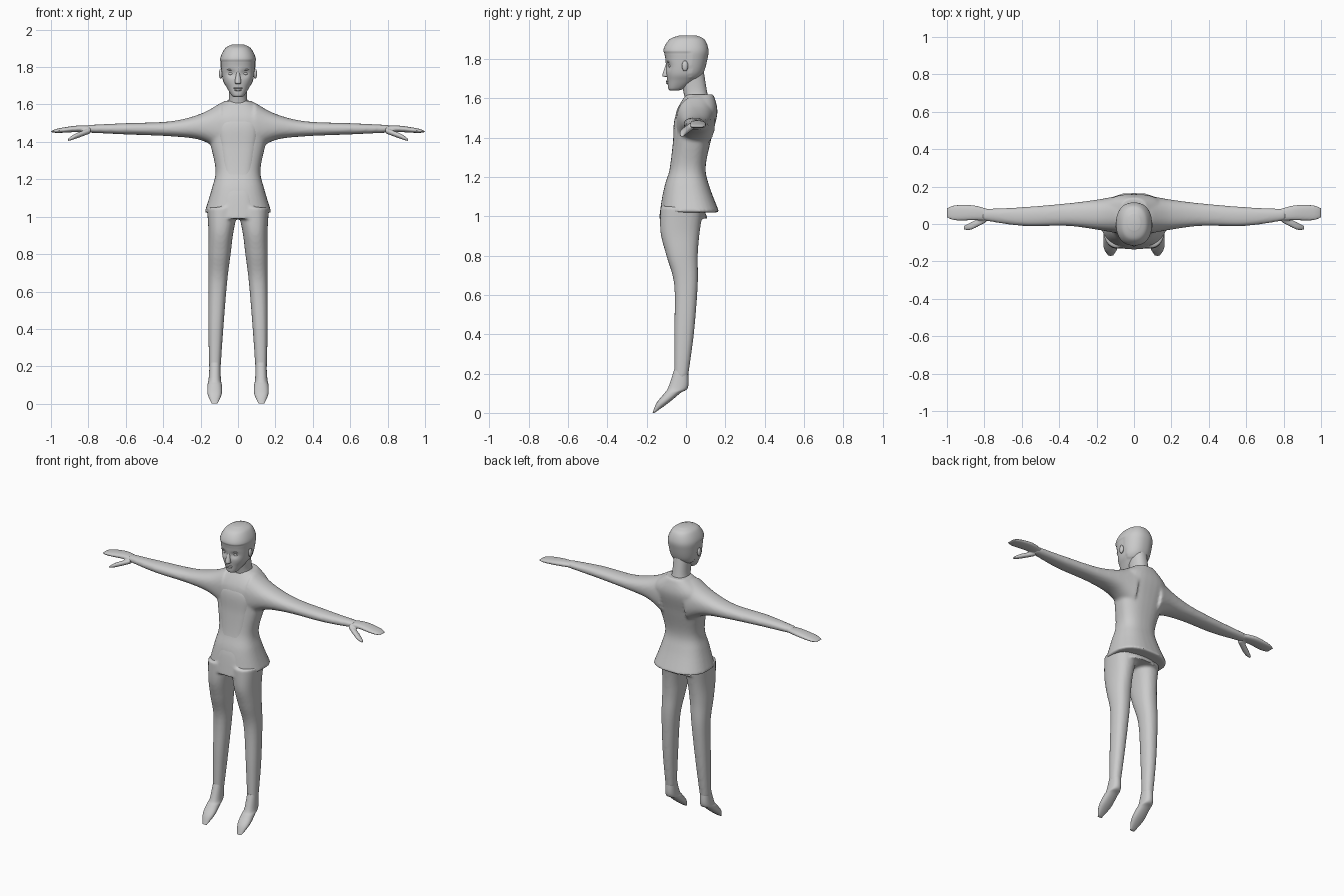
import bpy, bmesh, math
from mathutils import Vector

cube = bpy.data.objects.get("Cube")
if cube:
    bpy.data.objects.remove(cube)

GREY = (0.6, 0.6, 0.6, 1)
SIDES = {"left": 1, "right": -1}

grey = bpy.data.materials.new("plain grey")
grey.use_nodes = True
grey.diffuse_color = GREY
grey.node_tree.nodes["Principled BSDF"].inputs["Base Color"].default_value = GREY


def spline(before, start, end, after, t):
    """Smooth in-between of two rings, given their neighbours."""
    result = []
    for a, b, c, d in zip(before, start, end, after):
        bend = 2 * a - 5 * b + 4 * c - d
        twist = 3 * (b - c) + d - a
        result.append(b + t / 2 * (c - a + t * (bend + t * twist)))
    return result


def signed_power(value, exponent):
    return math.copysign(abs(value) ** exponent, value)


def upright(rings, centre=lambda z: 0):
    """Turn (height, half width, front, back) into rings for a vertical loft."""
    return [(z, centre(z), (front + back) / 2, half, (back - front) / 2)
            for z, half, front, back in rings]


def leg_centre(z):
    """The legs lean outwards towards the feet."""
    return 0.125 - 0.04 * z * z


def loft(bm, rings, axis="z", power=2.3, side=1, steps=6, segments=32):
    """Skin through rings of (position, two centres, two half sizes), with caps."""
    padded = [rings[0], *rings, rings[-1]]
    dense = []
    for group in zip(padded, padded[1:], padded[2:], padded[3:]):
        dense += [spline(*group, step / steps) for step in range(steps)]
    dense.append(rings[-1])

    loops = []
    for position, centre_a, centre_b, half_a, half_b in dense:
        loop = []
        for s in range(segments):
            angle = math.tau * s / segments
            a = centre_a + half_a * signed_power(math.cos(angle), 2 / power)
            b = centre_b + half_b * signed_power(math.sin(angle), 2 / power)
            x, y, z = (a, b, position) if axis == "z" else (position, a, b)
            loop.append(bm.verts.new((x * side, y, z)))
        loops.append(loop)

    for low, high in zip(loops, loops[1:]):
        for s in range(segments):
            t = (s + 1) % segments
            bm.faces.new((low[s], low[t], high[t], high[s]))
    bm.faces.new(loops[0])
    bm.faces.new(loops[-1])


def finish(name, bm, fuse=0):
    """Turn a bmesh into a smooth object; fuse blends overlapping solids."""
    bmesh.ops.recalc_face_normals(bm, faces=bm.faces)
    mesh = bpy.data.meshes.new(name)
    bm.to_mesh(mesh)
    bm.free()
    mesh.materials.append(grey)
    obj = bpy.data.objects.new(name, mesh)
    bpy.context.collection.objects.link(obj)
    if fuse:
        remesh = obj.modifiers.new("fuse", "REMESH")
        remesh.mode = "VOXEL"
        remesh.voxel_size = fuse
        remesh.use_smooth_shade = True
        soften = obj.modifiers.new("soften", "SMOOTH")
        soften.iterations = 4
    else:
        bpy.ops.object.select_all(action="DESELECT")
        obj.select_set(True)
        bpy.context.view_layer.objects.active = obj
        bpy.ops.object.shade_smooth_by_angle(angle=math.radians(50))


def blob(name, centre, size):
    """Small ellipsoid."""
    bm = bmesh.new()
    bmesh.ops.create_uvsphere(bm, u_segments=16, v_segments=10, radius=1)
    bmesh.ops.scale(bm, vec=size, verts=bm.verts)
    bmesh.ops.translate(bm, vec=centre, verts=bm.verts)
    finish(name, bm)


# Jacket: torso with a flared hem, fused with both sleeves
torso = [(1.02, .18, -.13, .17), (1.15, .14, -.11, .12), (1.25, .12, -.08, .1),
         (1.4, .15, -.06, .13), (1.53, .17, -.05, .16), (1.62, .07, 0, .14)]
sleeve = [(.09, .05, 1.48, .1, .13), (.2, .05, 1.48, .08, .07),
          (.36, .05, 1.47, .06, .04), (.6, .04, 1.47, .05, .03),
          (.81, .05, 1.47, .03, .02)]
bm = bmesh.new()
loft(bm, upright(torso), power=2.5)
for side in SIDES.values():
    loft(bm, sleeve, "x", side=side)
finish("jacket", bm, fuse=0.009)

# Shirt front just proud of the jacket, fused with the trouser legs
shirt = [(z - .03, half * .7, front - .007, back - .06)
         for z, half, front, back in torso]
leg = [(.18, .03, -.06, .01), (.4, .04, -.06, .04), (.65, .05, -.06, .06),
       (.8, .06, -.1, .06), (.92, .067, -.13, .07), (1.05, .085, -.13, .09)]
bm = bmesh.new()
loft(bm, upright(shirt), power=3)
for side in SIDES.values():
    loft(bm, upright(leg, leg_centre), side=side)
finish("shirt_and_trousers", bm, fuse=0.009)

# Feet pointing down, hands with thumbs
foot = [(0, .015, -.17, -.16), (.05, .037, -.15, -.09), (.1, .038, -.11, -.03),
        (.13, .033, -.09, .01), (.22, .028, -.06, .01)]
palm = [(.78, .05, 1.47, .03, .015), (.86, .06, 1.47, .04, .017),
        (.96, .06, 1.46, .04, .012), (1, .06, 1.455, .025, .003)]
thumb = [(.79, .03, 1.46, .02, .015), (.87, -.01, 1.43, .02, .014),
         (.91, -.02, 1.41, .01, .006)]
for word, side in SIDES.items():
    bm = bmesh.new()
    loft(bm, upright(foot, leg_centre), side=side)
    finish(word + "_foot", bm)
    bm = bmesh.new()
    loft(bm, palm, "x", side=side)
    loft(bm, thumb, "x", side=side)
    finish(word + "_hand", bm, fuse=0.005)

# Neck
bm = bmesh.new()
loft(bm, upright([(1.56, .08, 0, .13), (1.62, .05, -.01, .11), (1.74, .05, -.04, .09)]))
finish("neck", bm)

# Head, with eye sockets pressed in and a raised hairline
skull = [(1.64, .02, -.08, -.04), (1.65, .035, -.09, -.01), (1.69, .06, -.095, .05),
         (1.73, .08, -.1, .085), (1.8, .09, -.105, .105), (1.85, .09, -.11, .11),
         (1.9, .065, -.08, .09), (1.92, .03, -.03, .05)]
bm = bmesh.new()
loft(bm, upright(skull), steps=8, segments=64)
for v in bm.verts:
    x, y, z = v.co
    if y < -.04:
        gap = Vector(((abs(x) - .037) / .024, (z - 1.765) / .018))
        v.co.y += .012 * math.exp(-gap.length_squared)
    if z > 1.835 or (y > .02 and z > 1.7):
        v.co += Vector((x, y, 0)).normalized() * .004
finish("head", bm)

# Nose
bm = bmesh.new()
nose = [(1.71, .012, -.11, -.08), (1.72, .017, -.12, -.08), (1.78, .007, -.1, -.08)]
loft(bm, upright(nose), segments=16)
finish("nose", bm)

# Lips, eyes, brows and ears
blob("upper_lip", (0, -.094, 1.687), (.026, .008, .005))
blob("lower_lip", (0, -.093, 1.678), (.02, .008, .006))
for word, side in SIDES.items():
    blob(word + "_eye", (.037 * side, -.078, 1.765), (.015, .011, .009))
    blob(word + "_brow", (.038 * side, -.089, 1.786), (.02, .007, .004))
    blob(word + "_ear", (.092 * side, -.005, 1.765), (.01, .016, .027))
